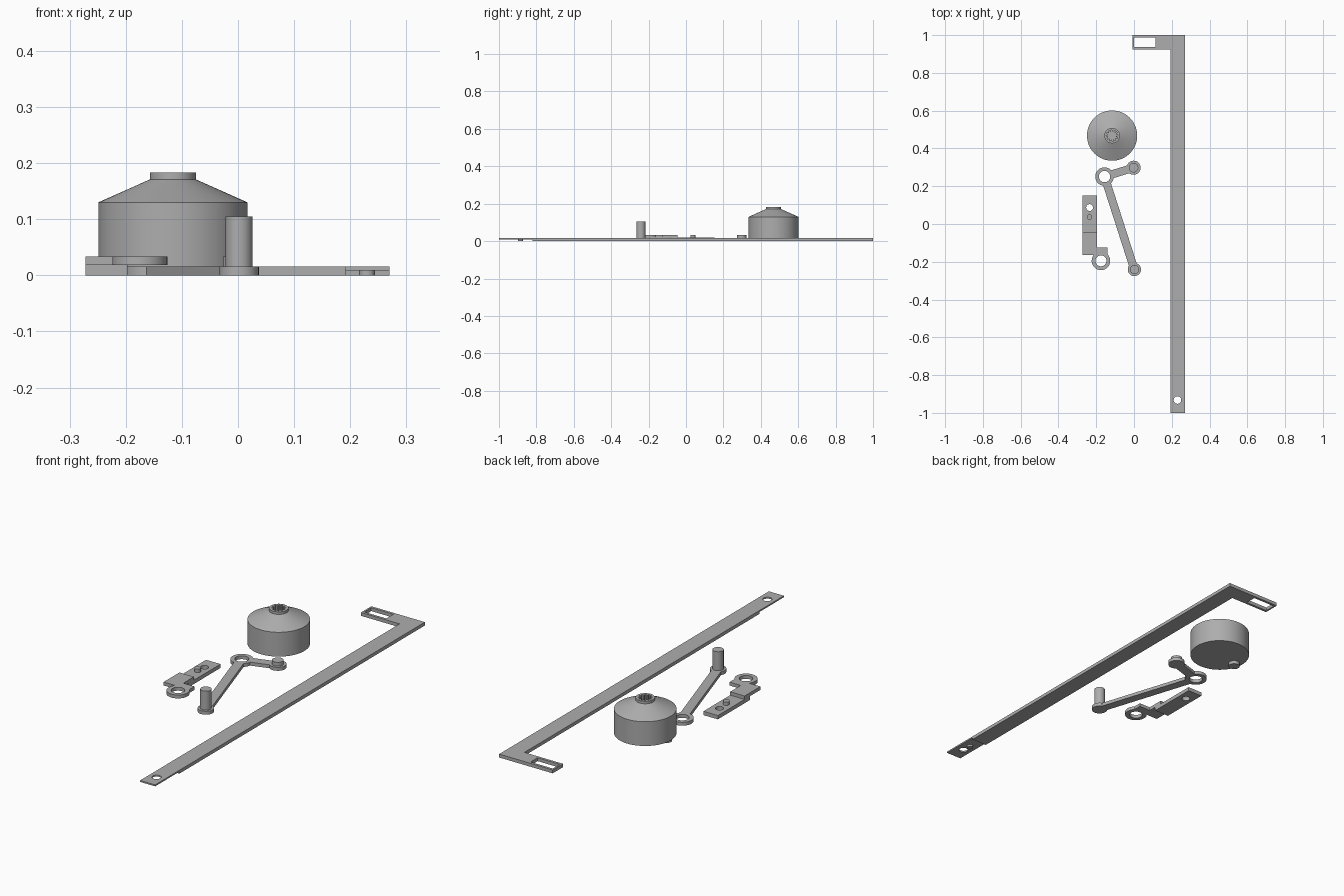
import bpy, bmesh, math
from mathutils import Matrix, Vector

if "Cube" in bpy.data.objects:
    bpy.data.objects.remove(bpy.data.objects["Cube"])

grey = bpy.data.materials.new("plain_grey")
grey.diffuse_color = (0.42, 0.42, 0.42, 1)
grey.use_nodes = True
grey.node_tree.nodes["Principled BSDF"].inputs["Base Color"].default_value = grey.diffuse_color


def add(name, bm):
    bmesh.ops.recalc_face_normals(bm, faces=bm.faces)
    me = bpy.data.meshes.new(name)
    bm.to_mesh(me)
    bm.free()
    ob = bpy.data.objects.new(name, me)
    bpy.context.collection.objects.link(ob)
    me.materials.append(grey)
    return ob


def box(name, x0, x1, y0, y1, z0, z1):
    bm = bmesh.new()
    bmesh.ops.create_cube(bm, size=1, matrix=Matrix.Translation(
        ((x0 + x1) / 2, (y0 + y1) / 2, (z0 + z1) / 2))
        @ Matrix.Diagonal((x1 - x0, y1 - y0, z1 - z0, 1)))
    return add(name, bm)


def cyl(name, x, y, r, z0, z1, n=48):
    bm = bmesh.new()
    bmesh.ops.create_cone(bm, cap_ends=True, segments=n, radius1=r, radius2=r,
                          depth=z1 - z0,
                          matrix=Matrix.Translation((x, y, (z0 + z1) / 2)))
    return add(name, bm)


def prism(name, pts, z0, z1):
    bm = bmesh.new()
    f = bm.faces.new([bm.verts.new((x, y, z0)) for x, y in pts])
    ext = bmesh.ops.extrude_face_region(bm, geom=[f])
    for v in ext["geom"]:
        if isinstance(v, bmesh.types.BMVert):
            v.co.z = z1
    return add(name, bm)


def strip(name, a, b, w, z0, z1):
    a, b = Vector(a), Vector(b)
    d = (b - a).normalized() * w / 2
    s = Vector((-d.y, d.x))
    return prism(name, [a + s, a - s, b - s, b + s], z0, z1)


def combine(base, parts, op):
    bpy.context.view_layer.objects.active = base
    for p in parts:
        m = base.modifiers.new("bool", 'BOOLEAN')
        m.operation, m.object, m.solver = op, p, 'EXACT'
        bpy.ops.object.modifier_apply(modifier=m.name)
        bpy.data.objects.remove(p)
    return base


def smooth(ob):
    bpy.ops.object.select_all(action='DESELECT')
    ob.select_set(True)
    bpy.context.view_layer.objects.active = ob
    bpy.ops.object.shade_smooth_by_angle(angle=math.radians(20))


T = 0.016  # plate thickness

# Long L-shaped bar with a slot, a round hole and a thinned front end
bar = prism("long_bar", [(0.192, -1), (0.27, -1), (0.27, 1), (-0.008, 1),
                         (-0.008, 0.924), (0.192, 0.924)], 0, T)
combine(bar, [box("slot", 0.0, 0.115, 0.936, 0.988, -0.1, 0.1),
              cyl("hole", 0.23, -0.932, 0.02, -0.1, 0.1),
              box("step", 0.1, 0.4, -1.1, -0.82, -0.1, 0.009)], 'DIFFERENCE')
peg = cyl("bar_peg", 0.23, -0.885, 0.014, 0, 0.01)

# Drum: lathed body with a splined socket and an offset foot
DX, DY = -0.116, 0.468
bm = bmesh.new()
profile = [(0, T), (0.133, T), (0.133, 0.13), (0.041, 0.171), (0.041, 0.183), (0, 0.183)]
vs = [bm.verts.new((DX + r, DY, z)) for r, z in profile]
es = [bm.edges.new(p) for p in zip(vs, vs[1:])]
bmesh.ops.spin(bm, geom=vs + es, cent=(DX, DY, 0), axis=(0, 0, 1),
               angle=math.tau, steps=64)
bmesh.ops.remove_doubles(bm, verts=bm.verts, dist=1e-5)
drum = add("drum", bm)
teeth = 12
spline = []
for i in range(teeth * 4):
    r = 0.031 if i % 4 < 2 else 0.022
    a = math.tau * i / (teeth * 4)
    spline.append((DX + r * math.cos(a), DY + r * math.sin(a)))
combine(drum, [prism("socket", spline, 0.155, 0.25)], 'DIFFERENCE')
foot = cyl("drum_foot", -0.214, 0.453, 0.025, 0, T + 0.002)

# Bent lever: three round ends joined by two strips
PIVOT, NEAR, FAR = (-0.156, 0.251), (-0.002, 0.298), (0.002, -0.241)
lever = cyl("lever", *PIVOT, 0.049, 0, T)
combine(lever, [strip("arm_a", PIVOT, NEAR, 0.043, 0, T),
                strip("arm_b", PIVOT, FAR, 0.043, 0, T),
                cyl("end_a", *NEAR, 0.037, 0, T),
                cyl("end_b", *FAR, 0.035, 0, T)], 'UNION')
combine(lever, [cyl("hole", *PIVOT, 0.03, -0.1, 0.1)], 'DIFFERENCE')
stud = cyl("lever_stud", *NEAR, 0.025, T - 0.002, 0.034)
pin = cyl("lever_pin", *FAR, 0.024, T - 0.002, 0.105)

# Stepped bracket: lower plate, raised plate with a ring
lower = box("bracket_plate", -0.272, -0.197, -0.085, 0.152, 0, 0.018)
combine(lower, [cyl("hole", -0.235, 0.087, 0.018, -0.1, 0.1)], 'DIFFERENCE')
knob = cyl("bracket_stud", -0.235, 0.037, 0.014, T, 0.034)
upper = box("bracket_ring", -0.272, -0.197, -0.163, -0.046, 0.018, 0.034)
combine(upper, [box("neck", -0.21, -0.139, -0.18, -0.124, 0.018, 0.034),
                cyl("ring", -0.175, -0.195, 0.049, 0.018, 0.034)], 'UNION')
combine(upper, [cyl("hole", -0.175, -0.195, 0.029, -0.1, 0.1)], 'DIFFERENCE')

for ob in (bar, peg, drum, foot, lever, stud, pin, lower, knob, upper):
    smooth(ob)
